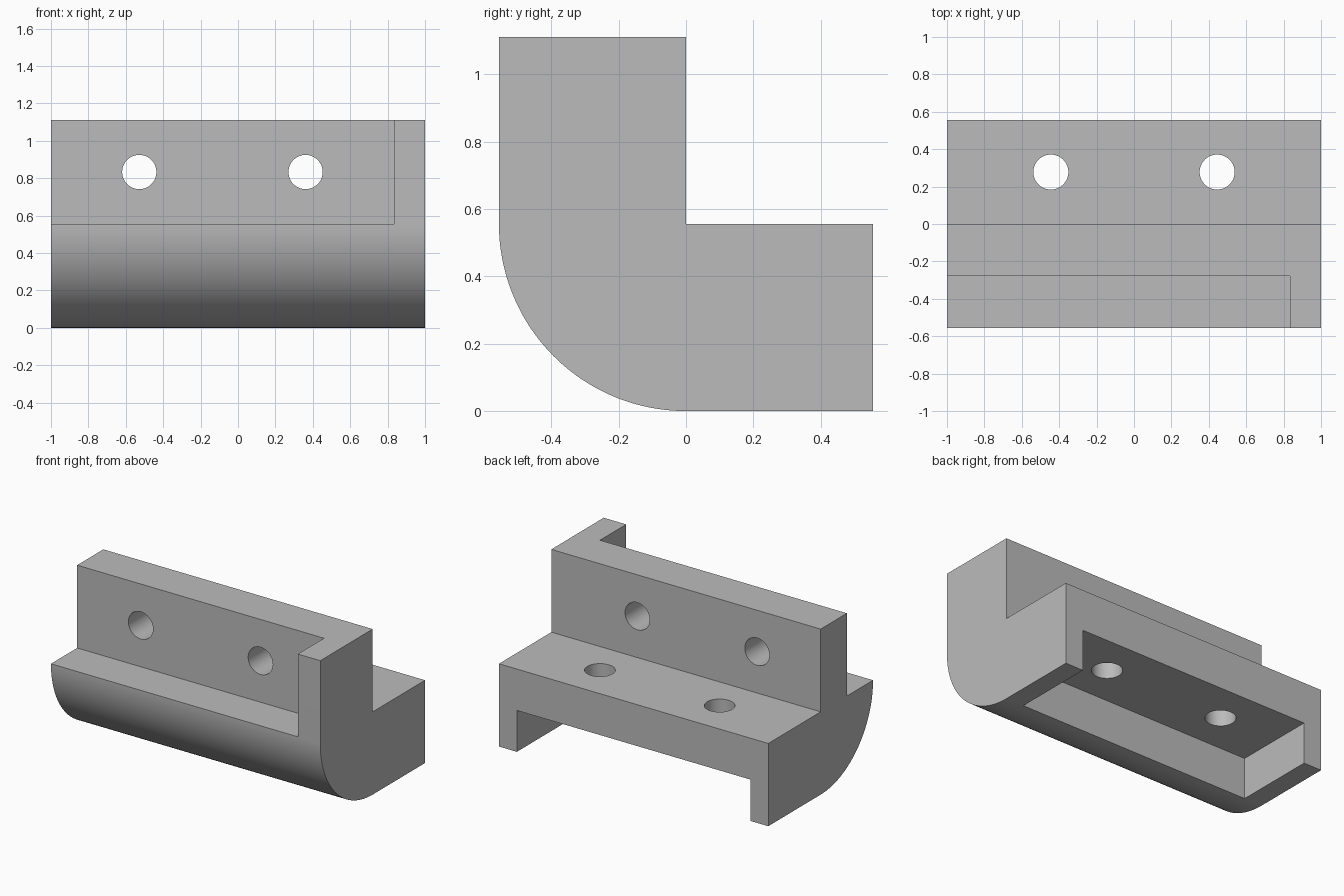
import bpy, bmesh, math
from mathutils import Matrix, Vector

cube = bpy.data.objects.get("Cube")
if cube:
    bpy.data.objects.remove(cube, do_unlink=True)

R = 0.5556          # arm thickness and outer corner radius
H = R / 2           # pocket depth
PITCH = 0.889       # distance between the bolt holes

grey = bpy.data.materials.new("plain_grey")
grey.use_nodes = True
colour = (0.5, 0.5, 0.5, 1)
grey.diffuse_color = colour
grey.node_tree.nodes["Principled BSDF"].inputs["Base Color"].default_value = colour


def make_object(name, bm):
    bmesh.ops.recalc_face_normals(bm, faces=bm.faces)
    mesh = bpy.data.meshes.new(name)
    bm.to_mesh(mesh)
    bm.free()
    mesh.materials.append(grey)
    obj = bpy.data.objects.new(name, mesh)
    bpy.context.collection.objects.link(obj)
    return obj


def box(name, low, high):
    low, high = Vector(low), Vector(high)
    bm = bmesh.new()
    bmesh.ops.create_cube(bm, size=1, matrix=Matrix.Translation((low + high) / 2)
                          @ Matrix.Diagonal((*(high - low), 1)))
    return make_object(name, bm)


def drill(name, centre, radius, turn):
    bm = bmesh.new()
    bmesh.ops.create_cone(bm, cap_ends=True, segments=64, radius1=radius, radius2=radius,
                          depth=1, matrix=Matrix.Translation(centre) @ Matrix.Rotation(turn, 4, "X"))
    return make_object(name, bm)


# L-shaped section with a round outer corner, extruded along x
section = [(R, 0), (R, R), (0, R), (0, 2 * R), (-R, 2 * R)]
steps = 48
for i in range(steps + 1):
    a = math.pi + i / steps * math.pi / 2
    section.append((R * math.cos(a), R + R * math.sin(a)))
bm = bmesh.new()
face = bm.faces.new([bm.verts.new((-1, y, z)) for y, z in section])
side = bmesh.ops.extrude_face_region(bm, geom=[face])
bmesh.ops.translate(bm, vec=(2, 0, 0),
                    verts=[v for v in side["geom"] if isinstance(v, bmesh.types.BMVert)])
bracket = make_object("angle_bracket", bm)

# Front pocket open at one end, and underside pocket closed at both ends
cutters = [
    box("front_pocket", (-1.5, -1, R), (0.8333, -H, 1.5)),
    box("underside_pocket", (-0.867, 0, -0.5), (0.867, 1, H)),
]
# Two holes through each arm
for s in (-1, 1):
    x = s * PITCH / 2
    cutters.append(drill("upright_hole", (x - 0.0833, -0.2, 1.5 * R), 0.0915, math.pi / 2))
    cutters.append(drill("base_hole", (x, H, 0.4), 0.0935, 0))

bpy.context.view_layer.objects.active = bracket
for cutter in cutters:
    cutter.hide_render = True
    mod = bracket.modifiers.new(cutter.name, "BOOLEAN")
    mod.operation = "DIFFERENCE"
    mod.solver = "EXACT"
    mod.object = cutter
    bpy.ops.object.modifier_apply(modifier=mod.name)
    bpy.data.objects.remove(cutter, do_unlink=True)

# Smooth the round corner and bores, keep other edges sharp
bpy.ops.object.select_all(action="DESELECT")
bracket.select_set(True)
bpy.ops.object.shade_smooth_by_angle(angle=math.radians(30))
